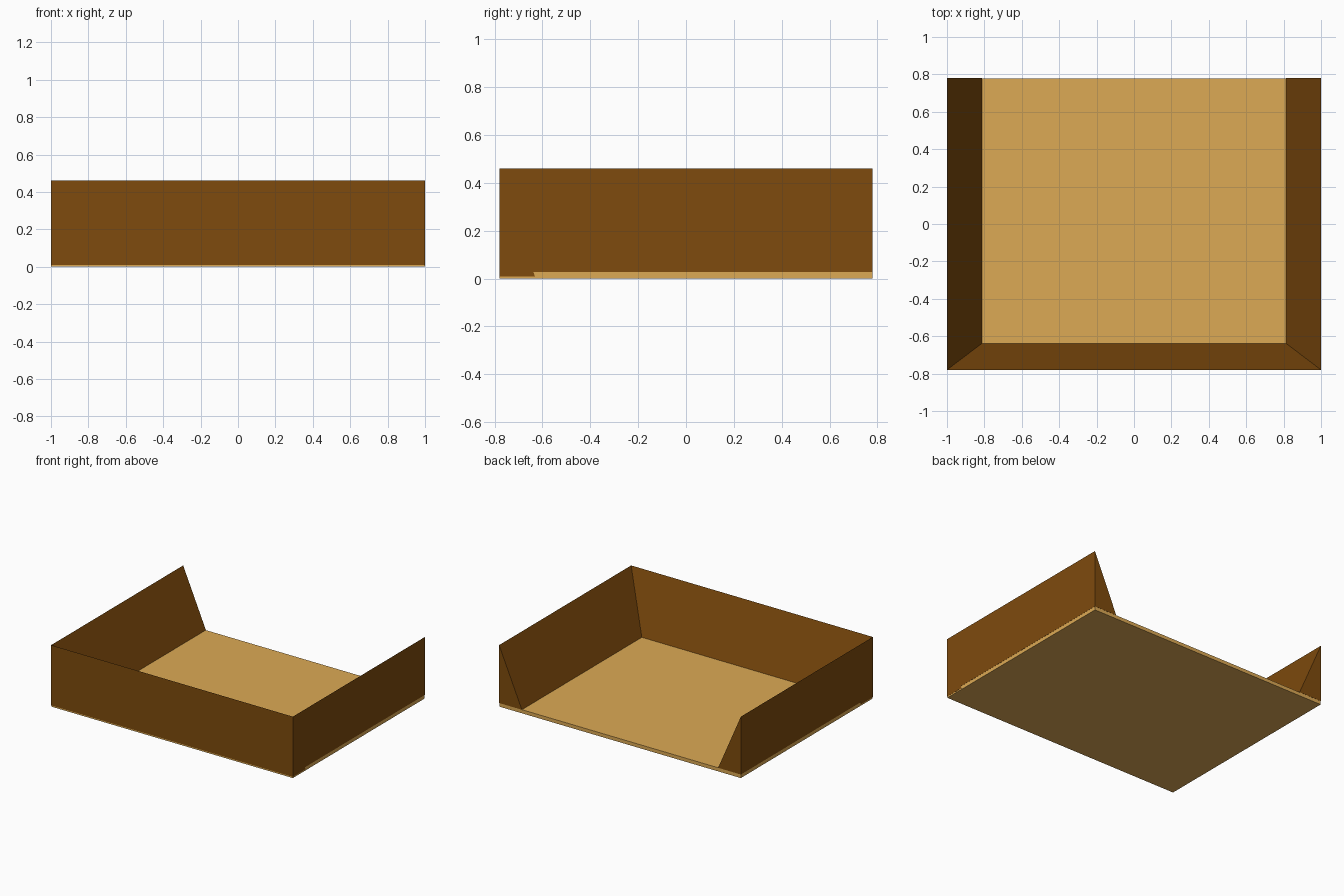
import bpy

if "Cube" in bpy.data.objects:
    bpy.data.objects.remove(bpy.data.objects["Cube"])

W, D, H = 1.0, 0.78, 0.46      # half width, half depth, wall height
BASE = 0.027                   # base thickness


def material(name, color):
    m = bpy.data.materials.new(name)
    m.diffuse_color = (*color, 1)
    m.use_nodes = True
    m.node_tree.nodes["Principled BSDF"].inputs["Base Color"].default_value = m.diffuse_color
    return m


brown = material("dark_wood", (0.21, 0.07, 0.004))
tan = material("light_wood", (0.72, 0.40, 0.09))


def prism(name, section, offset, mat):
    """Closed prism: a polygon section swept along an offset."""
    n = len(section)
    verts = list(section) + [tuple(a + b for a, b in zip(p, offset)) for p in section]
    faces = [tuple(range(n))[::-1], tuple(range(n, 2 * n))]
    faces += [(i, (i + 1) % n, n + (i + 1) % n, n + i) for i in range(n)]
    me = bpy.data.meshes.new(name)
    me.from_pydata(verts, [], faces)
    ob = bpy.data.objects.new(name, me)
    bpy.context.collection.objects.link(ob)
    me.materials.append(mat)
    # consistent outward normals
    bpy.context.view_layer.objects.active = ob
    bpy.ops.object.mode_set(mode='EDIT')
    bpy.ops.mesh.select_all(action='SELECT')
    bpy.ops.mesh.normals_make_consistent(inside=False)
    bpy.ops.object.mode_set(mode='OBJECT')
    return ob


# thin base board, a hair inside the walls to avoid coincident faces
w, d = W - 0.001, D - 0.001
prism("base_board", [(-w, -d, 0), (w, -d, 0), (w, d, 0), (-w, d, 0)], (0, 0, BASE), tan)

# front wall: wedge with a vertical outside and a sloped inside
prism("front_wall", [(-W, -D, 0.01), (-W, -0.632, 0.01), (-W, -D, H)], (2 * W, 0, 0), brown)

# side walls: the same wedge, mirrored left and right
for side, name in ((-1, "left_wall"), (1, "right_wall")):
    prism(name, [(side * W, -D, BASE), (side * 0.812, -D, BASE), (side * W, -D, H)],
          (0, 2 * D, 0), brown)
